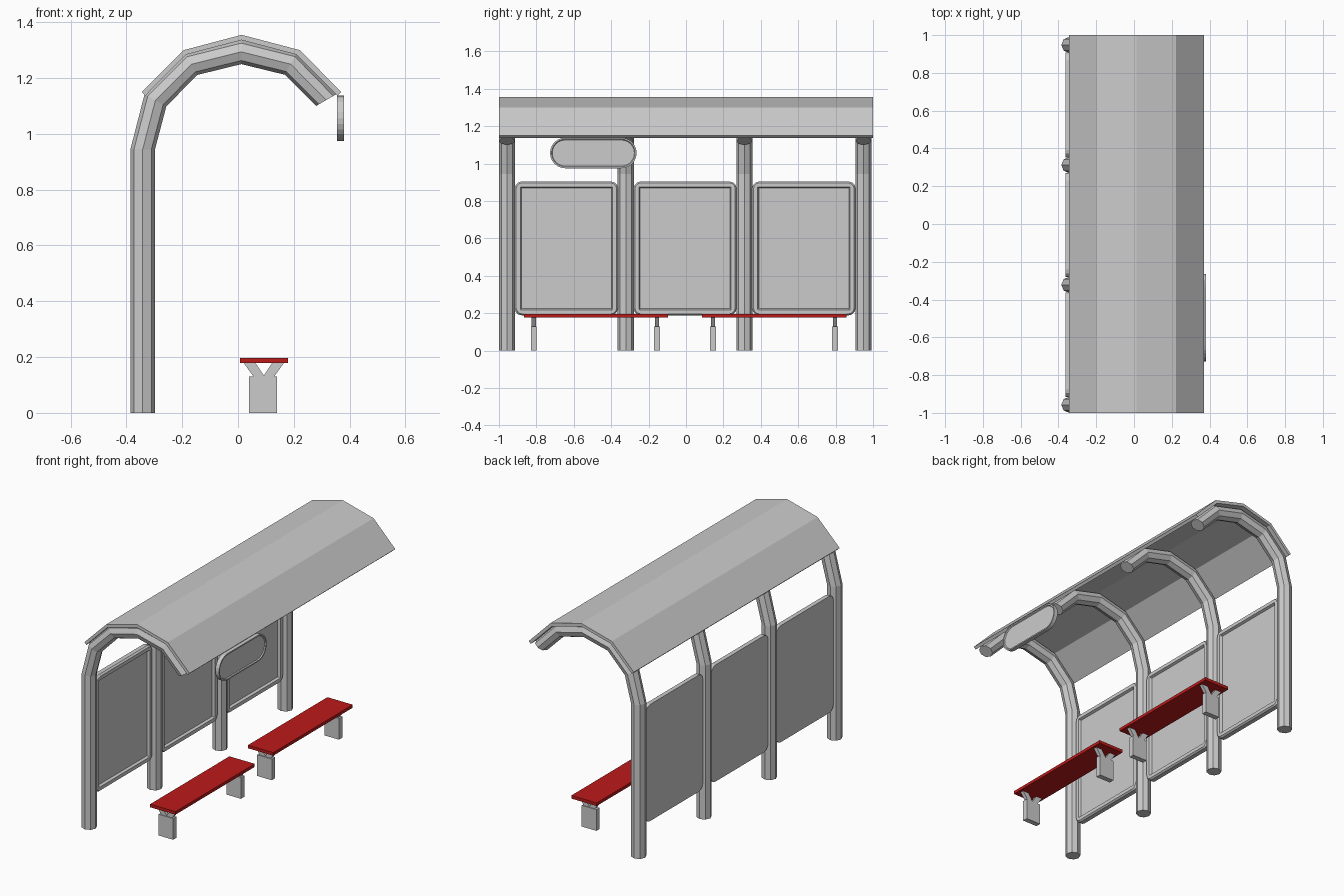
import bpy, bmesh, math

if "Cube" in bpy.data.objects:
    bpy.data.objects.remove(bpy.data.objects["Cube"])


def finish(bm, name, mat=None):
    bmesh.ops.recalc_face_normals(bm, faces=bm.faces)
    me = bpy.data.meshes.new(name)
    bm.to_mesh(me)
    bm.free()
    ob = bpy.data.objects.new(name, me)
    bpy.context.collection.objects.link(ob)
    if mat:
        me.materials.append(mat)
    return ob


def box(name, x0, x1, y0, y1, z0, z1, mat=None):
    return prism_y(name, [(x0, z0), (x1, z0), (x1, z1), (x0, z1)], y0, y1, mat)


def prism_y(name, prof, y0, y1, mat=None):
    """Extrude an (x, z) outline along y."""
    bm = bmesh.new()
    f = bm.faces.new([bm.verts.new((x, y0, z)) for x, z in prof])
    r = bmesh.ops.extrude_face_region(bm, geom=[f])
    for v in r["geom"]:
        if isinstance(v, bmesh.types.BMVert):
            v.co.y = y1
    return finish(bm, name, mat)


def rounded(y0, y1, z0, z1, r, n):
    """Rounded rectangle outline in (y, z)."""
    pts = []
    for cy, cz, a in ((y1 - r, z1 - r, 0), (y0 + r, z1 - r, 90),
                      (y0 + r, z0 + r, 180), (y1 - r, z0 + r, 270)):
        for i in range(n + 1):
            t = math.radians(a + 90 * i / n)
            pts.append((cy + r * math.cos(t), cz + r * math.sin(t)))
    return pts


def lofted(name, layers):
    """Bridge (x, outline) layers into a closed plate facing +x."""
    bm = bmesh.new()
    rings = [[bm.verts.new((x, y, z)) for y, z in pts] for x, pts in layers]
    n = len(rings[0])
    for a, b in zip(rings, rings[1:]):
        for i in range(n):
            j = (i + 1) % n
            bm.faces.new((a[i], a[j], b[j], b[i]))
    bm.faces.new(rings[0])
    bm.faces.new(rings[-1])
    return finish(bm, name)


# Curved posts: outer and inner points at each mitre of the path
PATH = [((-0.385, 0), (-0.298, 0)), ((-0.385, 0.947), (-0.298, 0.943)),
        ((-0.335, 1.142), (-0.257, 1.098)), ((-0.188, 1.288), (-0.147, 1.211)),
        ((0.012, 1.338), (0.012, 1.25)), ((0.21, 1.288), (0.168, 1.212)),
        ((0.352, 1.142), (0.28, 1.10))]
POST_Y = (-0.957, -0.322, 0.312, 0.948)
SIDES = 8


def post(name, y):
    bm = bmesh.new()
    rings = []
    for (ox, oz), (ix, iz) in PATH:
        ring = []
        for k in range(SIDES):
            t = 2 * math.pi * k / SIDES
            c = math.cos(t) / 2
            ring.append(bm.verts.new(((ox + ix) / 2 + c * (ox - ix),
                                      y + 0.043 * math.sin(t),
                                      (oz + iz) / 2 + c * (oz - iz))))
        rings.append(ring)
    for a, b in zip(rings, rings[1:]):
        for i in range(SIDES):
            j = (i + 1) % SIDES
            bm.faces.new((a[i], a[j], b[j], b[i]))
    bm.faces.new(rings[0])
    bm.faces.new(rings[-1])
    finish(bm, name)


for i, y in enumerate(POST_Y):
    post(f"post_{i + 1}", y)

# Faceted roof sheet
prism_y("roof", [(-0.345, 1.15), (-0.195, 1.30), (0.013, 1.355), (0.222, 1.30),
                 (0.37, 1.15), (0.356, 1.137), (0.21, 1.284), (0.013, 1.336),
                 (-0.186, 1.284), (-0.332, 1.137)], -1, 1)

# Back panels with a framed recess on the bench side
for i in range(3):
    y0, y1 = POST_Y[i] + 0.041, POST_Y[i + 1] - 0.041
    z0, z1 = 0.188, 0.905

    def outline(d, r):
        return rounded(y0 + d, y1 - d, z0 + d, z1 - d, r, 3)
    lofted(f"back_panel_{i + 1}", [
        (-0.362, outline(0, 0.04)), (-0.335, outline(0, 0.04)),
        (-0.325, outline(0.008, 0.032)), (-0.325, outline(0.03, 0.003)),
        (-0.34, outline(0.036, 0.003))])


# Hanging oval sign with shallow recessed faces
def oval(d):
    return rounded(-0.727 + d, -0.264 - d, 0.975 + d, 1.138 - d, 0.081 - d, 6)


lofted("hanging_sign", [(0.361, oval(0.012)), (0.355, oval(0.008)), (0.355, oval(0)),
                        (0.38, oval(0)), (0.38, oval(0.008)), (0.374, oval(0.012))])

# Two red benches on pedestals with V brackets
red = bpy.data.materials.new("red")
red.diffuse_color = (0.5, 0.01, 0.01, 1)
red.use_nodes = True
red.node_tree.nodes["Principled BSDF"].inputs["Base Color"].default_value = red.diffuse_color
CX = 0.0925
for b, (s0, s1, legs) in enumerate(((-0.865, -0.095, (-0.814, -0.155)),
                                    (0.085, 0.857, (0.144, 0.797)))):
    box(f"seat_{b + 1}", 0.008, 0.18, s0, s1, 0.178, 0.197, red)
    for k, y in enumerate(legs):
        tag = f"{b + 1}_{k + 1}"
        box(f"bench_leg_{tag}", 0.04, 0.14, y - 0.016, y + 0.016, 0, 0.13)
        prism_y(f"leg_bracket_{tag}",
                [(CX - 0.037, 0.13), (CX + 0.037, 0.13), (CX + 0.072, 0.179),
                 (CX + 0.03, 0.179), (CX, 0.134), (CX - 0.03, 0.179),
                 (CX - 0.072, 0.179)], y - 0.011, y + 0.011)
